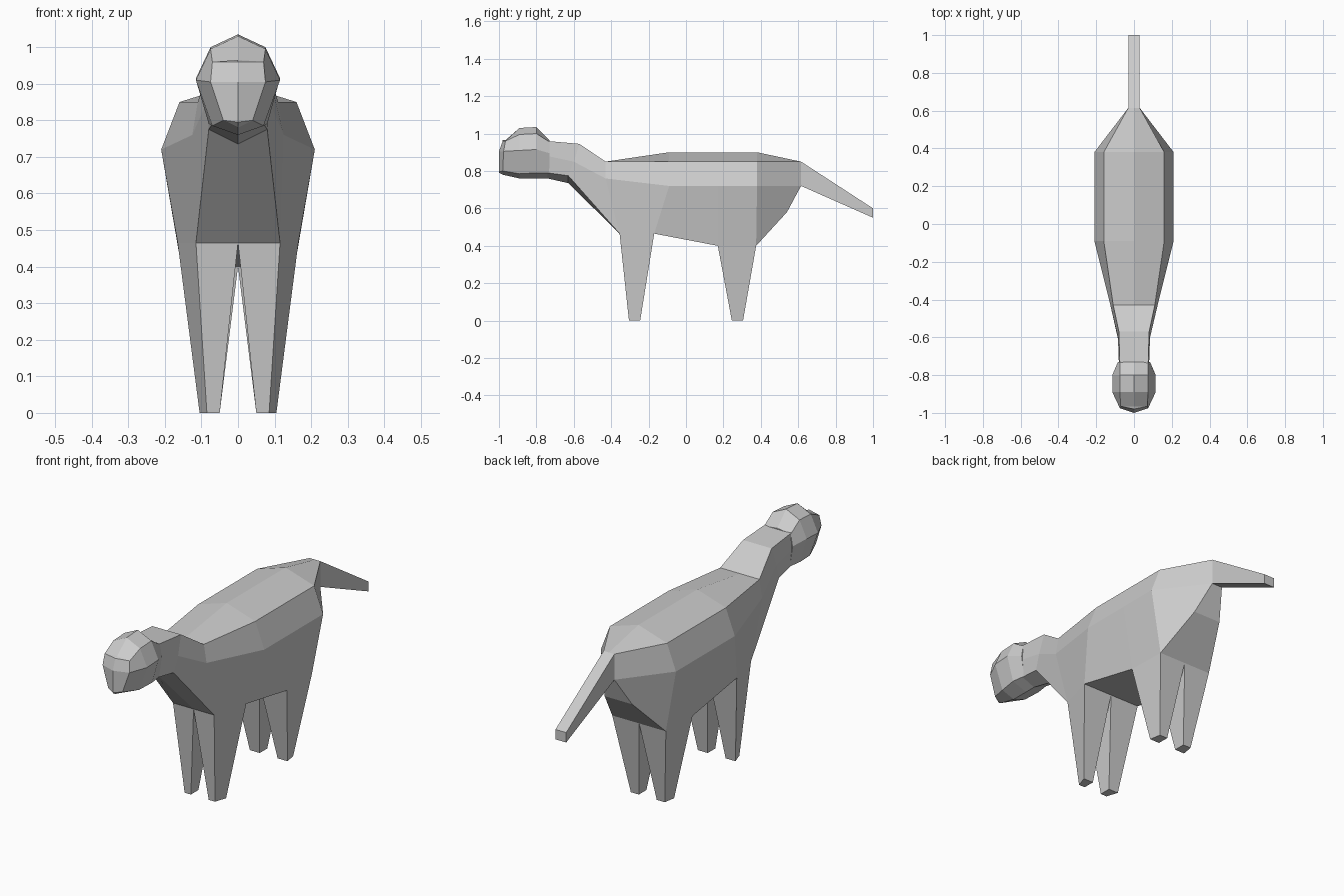
import bpy
import bmesh
from mathutils import Vector

UNIT = 0.01  # profile points are written in hundredths

default_cube = bpy.data.objects.get("Cube")
if default_cube:
    bpy.data.objects.remove(default_cube, do_unlink=True)

grey = bpy.data.materials.new("plain grey")
grey.use_nodes = True
grey.diffuse_color = (0.6, 0.6, 0.6, 1)
grey.node_tree.nodes["Principled BSDF"].inputs["Base Color"].default_value = grey.diffuse_color


def half_ring(ridge, shoulder, side, low, belly):
    """Closed, mirrored cross-section; ridge and belly are heights on the centre line."""
    right = [Vector(p) for p in (shoulder, side, low)]
    left = [Vector((-p.x, p.y, p.z)) for p in reversed(right)]
    top = Vector((0, shoulder[1], ridge))
    bottom = Vector((0, low[1], belly))
    return [top, *right, bottom, *left]


def loft(name, rings):
    """Skin a list of equal-length rings and cap both ends."""
    bm = bmesh.new()
    loops = [[bm.verts.new(Vector(p) * UNIT) for p in ring] for ring in rings]
    count = len(loops[0])
    for a, b in zip(loops, loops[1:]):
        for i in range(count):
            j = (i + 1) % count
            bm.faces.new((a[i], a[j], b[j], b[i]))
    bm.faces.new(loops[0])
    bm.faces.new(list(reversed(loops[-1])))
    bmesh.ops.remove_doubles(bm, verts=bm.verts, dist=0.0005)
    bmesh.ops.recalc_face_normals(bm, faces=bm.faces)
    mesh = bpy.data.meshes.new(name)
    bm.to_mesh(mesh)
    bm.free()
    mesh.materials.append(grey)
    obj = bpy.data.objects.new(name, mesh)
    bpy.context.scene.collection.objects.link(obj)
    return obj


# Neck, chest, trunk and rump in one skin, front to back
loft("body", [
    half_ring(96, (7.5, -74, 96), (8, -74, 88), (7, -74, 79), 76),
    half_ring(94.5, (8, -57, 94.5), (8.5, -60, 85), (8, -63, 77.5), 73.5),
    half_ring(85, (11, -43, 85), (12.5, -43, 76), (11.5, -35.5, 46.5), 46.5),
    half_ring(90, (16, -9, 85), (21, -9, 72), (16.5, -17, 46.5), 46.5),
    half_ring(90, (16, 17, 85), (21, 17, 72), (15.5, 17, 40), 40),
    half_ring(90, (16, 38, 85), (21, 38, 72), (15, 37.5, 40), 40),
    half_ring(85, (3, 61.5, 85), (3, 61.5, 72), (7.7, 54, 58), 58),
])

# Faceted head, nape to brow, closed on a centre-line face ridge
loft("head", [
    half_ring(96.5, (7.5, -73, 95.5), (8.5, -73, 89.5), (7, -73, 79), 76),
    half_ring(103.5, (7.5, -80, 100), (11.5, -80, 91.5), (8, -80, 79), 76),
    half_ring(103, (7.5, -89, 99.5), (11.5, -89, 91), (7, -89, 78.5), 76),
    half_ring(96.5, (7, -96.5, 96), (7.5, -97.5, 90.5), (4, -98, 80), 78),
    half_ring(96.5, (0, -98, 96), (0, -100, 90.5), (0, -100, 79.5), 79),
])


def slab(y, low, high, half_width):
    return [(-half_width, y, low), (half_width, y, low),
            (half_width, y, high), (-half_width, y, high)]


# Straight tapering tail
loft("tail", [slab(61.5, 72, 85, 3), slab(100, 55, 60, 3)])


def leg_ring(front, back, inner, outer_front, outer_back, z):
    return [(inner, front, z), (outer_front, front, z),
            (outer_back, back, z), (inner, back, z)]


def add_leg_pair(name, hip, foot):
    """Build one tapered leg and its mirrored twin."""
    rings = [leg_ring(*hip), leg_ring(*foot)]
    for side, sign in (("left", 1), ("right", -1)):
        loft(f"{side}_{name}",
             [[(sign * x, y, z) for x, y, z in ring] for ring in rings])


add_leg_pair("front_leg", hip=(-35.5, -17, 0, 11.5, 16.5, 46.5),
             foot=(-30.5, -24.5, 5, 8.5, 10.5, 0))
add_leg_pair("hind_leg", hip=(17, 37.5, 0, 15.5, 15, 40),
             foot=(24.5, 30.5, 5, 10.5, 9.5, 0))
